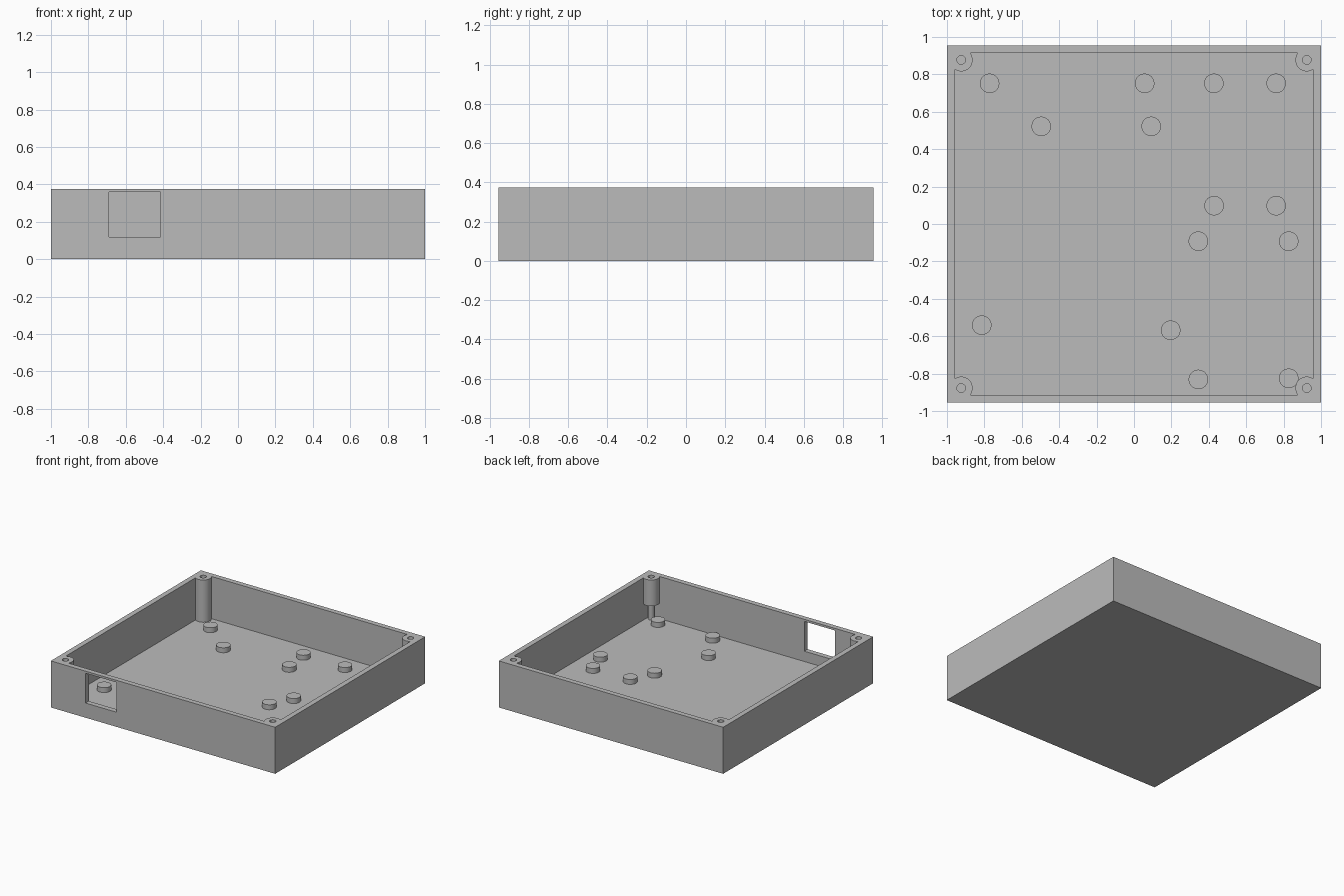
import bpy

if "Cube" in bpy.data.objects:
    bpy.data.objects.remove(bpy.data.objects["Cube"])

HX, HY, H = 1.0, 0.955, 0.375        # outer half sizes and height
WALL, FLOOR = 0.042, 0.035
POST_X, POST_Y, POST_R, HOLE_R = 0.924, 0.877, 0.061, 0.023
PEG_R, PEG_TOP = 0.052, 0.075

grey = bpy.data.materials.new("light_grey")
grey.diffuse_color = (0.5, 0.5, 0.5, 1)
grey.use_nodes = True
grey.node_tree.nodes["Principled BSDF"].inputs["Base Color"].default_value = grey.diffuse_color


def box(name, lo, hi):
    size = [b - a for a, b in zip(lo, hi)]
    mid = [(a + b) / 2 for a, b in zip(lo, hi)]
    bpy.ops.mesh.primitive_cube_add(size=1, location=mid)
    ob = bpy.context.object
    ob.name = name
    ob.scale = size
    bpy.ops.object.transform_apply(location=False, rotation=False, scale=True)
    ob.data.materials.append(grey)
    return ob


def cylinder(name, x, y, r, z0, z1, fill='NGON'):
    bpy.ops.mesh.primitive_cylinder_add(vertices=40, radius=r, depth=z1 - z0,
                                        end_fill_type=fill,
                                        location=(x, y, (z0 + z1) / 2))
    ob = bpy.context.object
    ob.name = name
    ob.data.materials.append(grey)
    return ob


def smooth(ob):
    bpy.ops.object.select_all(action='DESELECT')
    ob.select_set(True)
    bpy.context.view_layer.objects.active = ob
    bpy.ops.object.shade_smooth_by_angle()


def combine(target, other, operation):
    mod = target.modifiers.new("join", 'BOOLEAN')
    mod.operation = operation
    mod.solver = 'EXACT'
    mod.object = other
    bpy.context.view_layer.objects.active = target
    bpy.ops.object.modifier_apply(modifier=mod.name)
    bpy.data.objects.remove(other)


# Open tray with a rectangular port in the front wall
case = box("case", (-HX, -HY, 0), (HX, HY, H))
combine(case, box("cavity", (-HX + WALL, -HY + WALL, FLOOR),
                  (HX - WALL, HY - WALL, H + 0.1)), 'DIFFERENCE')
combine(case, box("port", (-0.69, -HY - 0.1, 0.118),
                  (-0.415, -HY + 0.1, 0.358)), 'DIFFERENCE')

# Corner screw posts; the front right one stops short above a peg
for sx in (-1, 1):
    for sy in (-1, 1):
        short = sx > 0 and sy < 0
        x, y = sx * POST_X, sy * POST_Y
        bottom = 0.165 if short else FLOOR / 2
        combine(case, cylinder("post", x, y, POST_R, bottom, H), 'UNION')
        combine(case, cylinder("hole", x, y, HOLE_R, FLOOR + 0.002, H + 0.1),
                'DIFFERENCE')
        if short:
            smooth(cylinder("screw_sleeve", x, y, HOLE_R, FLOOR, bottom, 'NOTHING'))
smooth(case)

# Mounting pegs on the floor
pegs = [(-0.772, 0.752), (0.057, 0.752), (0.427, 0.752), (0.76, 0.752),
        (-0.496, 0.522), (0.092, 0.522), (0.428, 0.098), (0.76, 0.098),
        (0.344, -0.092), (0.827, -0.092), (-0.814, -0.541), (0.196, -0.568),
        (0.344, -0.831), (0.827, -0.825)]
for i, (x, y) in enumerate(pegs):
    smooth(cylinder(f"mounting_peg_{i + 1}", x, y, PEG_R, FLOOR - 0.01, PEG_TOP))
